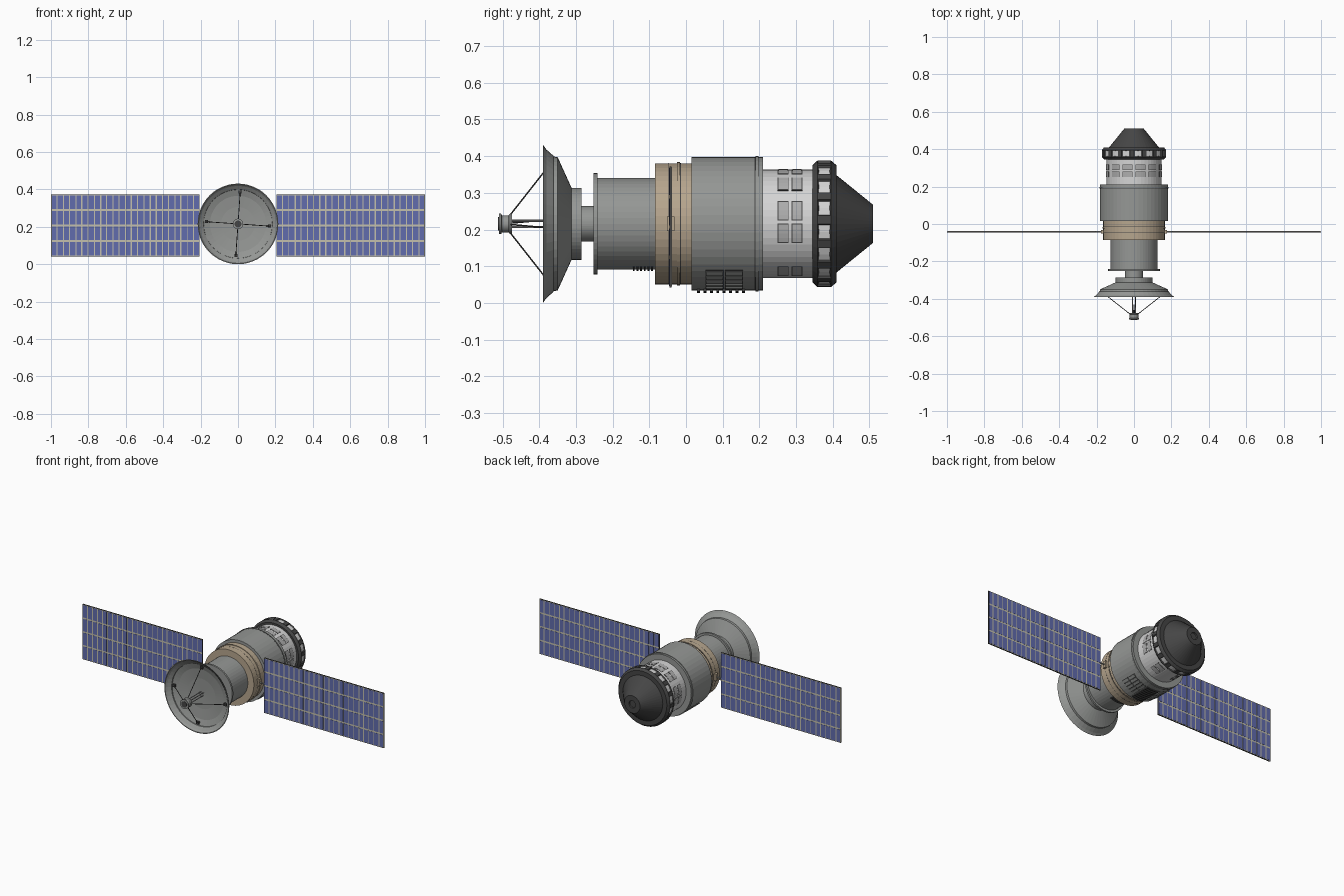
import bpy, bmesh
from math import sin, cos, pi, radians, atan2
from mathutils import Vector, Matrix

cube = bpy.data.objects.get("Cube")
if cube:
    bpy.data.objects.remove(cube, do_unlink=True)

ZC = 0.2155      # height of the long axis
SEG = 48


def material(name, r, g, b):
    m = bpy.data.materials.new(name)
    m.use_nodes = True
    m.diffuse_color = (r, g, b, 1)
    m.node_tree.nodes["Principled BSDF"].inputs["Base Color"].default_value = (r, g, b, 1)
    return m


GREY = material("hull grey", 0.30, 0.31, 0.30)
PALE = material("pale grey", 0.42, 0.42, 0.42)
WHITE = material("white", 0.66, 0.66, 0.66)
DARK = material("charcoal", 0.06, 0.06, 0.06)
TAN = material("tan", 0.47, 0.38, 0.27)
BLUE = material("cell blue", 0.12, 0.15, 0.42)
CREAM = material("cream grid", 0.55, 0.53, 0.42)


def finish(name, bm, *mats):
    bmesh.ops.recalc_face_normals(bm, faces=bm.faces[:])
    mesh = bpy.data.meshes.new(name)
    bm.to_mesh(mesh)
    bm.free()
    for m in mats:
        mesh.materials.append(m)
    ob = bpy.data.objects.new(name, mesh)
    bpy.context.scene.collection.objects.link(ob)
    return ob


def revolve(bm, profile, a0=0, a1=360, n=SEG, closed=False):
    """Sweep (y, radius) points about the long axis; angle 0 is the top."""
    full = a1 - a0 == 360
    rings = []
    for i in range(n if full else n + 1):
        a = radians(a0 + (a1 - a0) * i / n)
        rings.append([bm.verts.new((r * sin(a), y, ZC + r * cos(a))) for y, r in profile])
    k = len(profile)
    for i in range(n):
        p, q = rings[i], rings[(i + 1) % len(rings)]
        for j in range(k if closed else k - 1):
            bm.faces.new((p[j], p[(j + 1) % k], q[(j + 1) % k], q[j]))
    if not full:
        bm.faces.new(rings[0])
        bm.faces.new(rings[-1])
    bmesh.ops.remove_doubles(bm, verts=bm.verts[:], dist=1e-6)


def lathe(name, mat, *profile):
    bm = bmesh.new()
    revolve(bm, profile)
    return finish(name, bm, mat)


def drum(name, mat, y0, y1, r):
    return lathe(name, mat, (y0, 0), (y0, r), (y1, r), (y1, 0))


def patch(bm, y0, y1, a, width, r, height):
    """Curved plate lying on a cylinder of radius r."""
    lo = r - 0.004
    revolve(bm, [(y0, lo), (y0, r + height), (y1, r + height), (y1, lo)],
            a - width / 2, a + width / 2, 4, True)


def box(bm, centre, size):
    bmesh.ops.create_cube(bm, size=1, matrix=Matrix.Translation(centre) @ Matrix.Diagonal((*size, 1)))


def rod(bm, p, q, r):
    p, q = Vector(p), Vector(q)
    turn = (q - p).to_track_quat('Z', 'Y').to_matrix().to_4x4()
    bmesh.ops.create_cone(bm, cap_ends=True, segments=8, radius1=r, radius2=r,
                          depth=(q - p).length, matrix=Matrix.Translation((p + q) / 2) @ turn)


def polar(r, a, y):
    return (r * sin(a), y, ZC + r * cos(a))


# Dish with stepped back, hub and neck
lathe("dish", GREY, (-0.285, 0), (-0.285, 0.098), (-0.312, 0.098), (-0.35, 0.182),
      (-0.367, 0.184), (-0.39, 0.2155), (-0.39, 0.211), (-0.362, 0.186),
      (-0.35, 0.15), (-0.343, 0.09), (-0.34, 0))
drum("dish_neck", GREY, -0.29, -0.24, 0.048)

# Antenna feed, its mast and four struts
lathe("feed", GREY, (-0.51, 0), (-0.51, 0.028), (-0.504, 0.028), (-0.502, 0.023),
      (-0.484, 0.023), (-0.48, 0.028), (-0.475, 0.028), (-0.475, 0))
drum("feed_cap", DARK, -0.512, -0.509, 0.018)
mast, struts = bmesh.new(), bmesh.new()
for i in range(4):
    a = radians(4 + 90 * i)
    rod(mast, polar(0.012, a + pi / 4, -0.48), polar(0.012, a + pi / 4, -0.34), 0.0025)
    rod(struts, polar(0.026, a, -0.478), polar(0.17, a, -0.365), 0.002)
    box(struts, polar(0.17, a, -0.362), (0.016, 0.012, 0.016))
finish("feed_mast", mast, PALE)
finish("feed_struts", struts, DARK)

# Forward hull with end flange
drum("forward_hull", GREY, -0.245, -0.08, 0.125)
drum("forward_flange", GREY, -0.252, -0.241, 0.138)

# Tan collar with raised bands
drum("tan_collar", TAN, -0.085, 0.018, 0.165)
drum("collar_band", TAN, -0.024, -0.017, 0.168)
drum("collar_seam", DARK, -0.017, -0.014, 0.1655)
drum("collar_seam_front", DARK, -0.048, -0.0465, 0.1654)

# Main hull with seam ring
drum("main_hull", GREY, 0.015, 0.21, 0.182)
drum("hull_ring", GREY, 0.19, 0.198, 0.185)
drum("hull_seam", DARK, 0.187, 0.19, 0.1825)

# Pale aft section with framed panels
drum("aft_section", WHITE, 0.205, 0.35, 0.148)
frames, covers = bmesh.new(), bmesh.new()
for side in (1, -1):
    for a in (14, 42, 76, 100, 152):
        for y in (0.25, 0.288):
            patch(frames, y, y + 0.03, side * a, 21, 0.148, 0.0005)
            patch(covers, y + 0.0025, y + 0.0275, side * a, 19, 0.148, 0.0015)
finish("aft_panel_frames", frames, DARK)
finish("aft_panel_covers", covers, PALE)

# Dark ring with recessed pale windows
bm = bmesh.new()
revolve(bm, [(0.345, 0.12), (0.345, 0.16), (0.358, 0.172), (0.396, 0.172),
             (0.41, 0.16), (0.41, 0.12)], closed=True)
bmesh.ops.recalc_face_normals(bm, faces=bm.faces[:])
windows = []
for f in bm.faces:
    c = f.calc_center_median()
    step = int((atan2(c.x, c.z - ZC) % (2 * pi)) / (2 * pi / SEG))
    if Vector((c.x, c.z - ZC)).length > 0.169 and step % 3 < 2:
        windows.append(f)
bmesh.ops.inset_region(bm, faces=windows, thickness=0.0045, depth=-0.006)
for f in windows:
    f.material_index = 1
finish("window_ring", bm, DARK, WHITE)

# Tail cone with a small nozzle recess
lathe("tail_cone", DARK, (0.348, 0), (0.348, 0.14), (0.41, 0.133), (0.51, 0.052),
      (0.51, 0.022), (0.503, 0.02), (0.503, 0))

# Radiator slats and ribs under the hull
beds, slats, ribs = bmesh.new(), bmesh.new(), bmesh.new()
for side in (1, -1):
    for y in (0.055, 0.108):
        patch(beds, y - 0.002, y + 0.048, side * 150, 32, 0.182, 0.0008)
        for k in range(5):
            patch(slats, y, y + 0.046, side * (137.5 + 6.2 * k), 4.2, 0.182, 0.004)
for k in range(8):
    y = 0.03 + 0.0175 * k
    patch(ribs, y, y + 0.008, 180, 24, 0.182, 0.006)
for k in range(6):
    y = -0.145 + 0.01 * k
    patch(ribs, y, y + 0.005, 180, 44, 0.125, 0.004)
finish("radiator_beds", beds, DARK)
finish("radiator_slats", slats, GREY)
finish("underside_ribs", ribs, DARK)

# Solar wings: dark edge, cream backing, blue cells on both faces
X0, X1, Z0, Z1, YP = 0.205, 1.0, 0.042, 0.372, -0.042
COLS, ROWS = 24, 4
dx, dz = (X1 - X0) / COLS, (Z1 - Z0) / ROWS
mid_z = (Z0 + Z1) / 2
for side, label in ((1, "left"), (-1, "right")):
    mid_x = side * (X0 + X1) / 2
    bm = bmesh.new()
    box(bm, (mid_x, YP, mid_z), (X1 - X0, 0.006, Z1 - Z0))
    finish(label + "_wing_edge", bm, DARK)
    bm = bmesh.new()
    box(bm, (mid_x, YP, mid_z), (X1 - X0 - 0.004, 0.007, Z1 - Z0 - 0.004))
    finish(label + "_wing_grid", bm, CREAM)
    bm = bmesh.new()
    for c in range(COLS):
        for r in range(ROWS):
            gap = 0.009 if c % 4 == 3 else 0.005
            box(bm, (side * (X0 + dx * (c + 0.5)), YP, Z0 + dz * (r + 0.5)),
                (dx - gap, 0.0085, dz - 0.009))
    finish(label + "_wing_cells", bm, BLUE)
    # Wing mount and boom
    bm = bmesh.new()
    box(bm, (side * 0.168, YP, ZC), (0.018, 0.02, 0.04))
    finish(label + "_wing_mount", bm, TAN)
    bm = bmesh.new()
    rod(bm, (side * 0.16, YP, ZC), (side * 0.21, YP, ZC), 0.004)
    finish(label + "_wing_boom", bm, GREY)

# Smooth the round parts while keeping hard edges
meshes = [o for o in bpy.context.scene.objects if o.type == 'MESH']
for o in bpy.context.view_layer.objects:
    o.select_set(o in meshes)
bpy.context.view_layer.objects.active = meshes[0]
bpy.ops.object.shade_smooth_by_angle(angle=radians(25))
